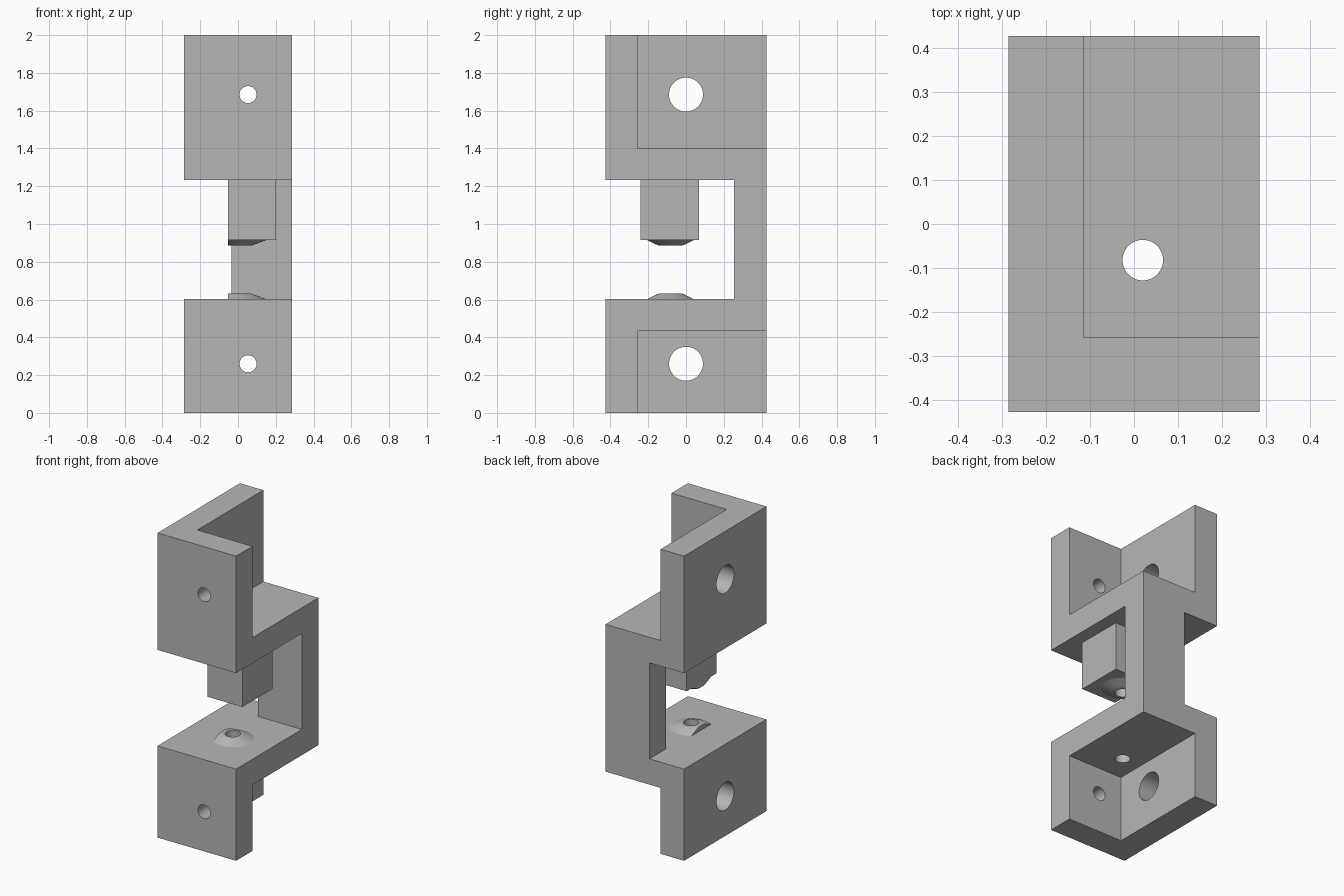
import bpy, bmesh, math
from mathutils import Matrix, Vector

if "Cube" in bpy.data.objects:
    bpy.data.objects.remove(bpy.data.objects["Cube"])

grey = bpy.data.materials.new("plain_grey")
grey.diffuse_color = (0.47, 0.47, 0.47, 1)
grey.use_nodes = True
grey.node_tree.nodes["Principled BSDF"].inputs["Base Color"].default_value = grey.diffuse_color


def finish(name, bm):
    bmesh.ops.recalc_face_normals(bm, faces=bm.faces)
    me = bpy.data.meshes.new(name)
    bm.to_mesh(me)
    bm.free()
    ob = bpy.data.objects.new(name, me)
    bpy.context.collection.objects.link(ob)
    me.materials.append(grey)
    return ob


def loft(name, rings):
    """Closed solid through rings of equal point count."""
    bm = bmesh.new()
    vs = [[bm.verts.new(p) for p in r] for r in rings]
    n = len(vs[0])
    for a, b in zip(vs, vs[1:]):
        for i in range(n):
            j = (i + 1) % n
            bm.faces.new((a[i], a[j], b[j], b[i]))
    bm.faces.new(vs[0])
    bm.faces.new(vs[-1])
    return finish(name, bm)


def prism(name, outline, z0, z1):
    return loft(name, [[(x, y, z) for x, y in outline] for z in (z0, z1)])


def box(name, x0, x1, y0, y1, z0, z1):
    return prism(name, [(x0, y0), (x1, y0), (x1, y1), (x0, y1)], z0, z1)


def drill(name, centre, axis, radius, depth):
    bm = bmesh.new()
    rot = Vector((0, 0, 1)).rotation_difference(Vector(axis)).to_matrix().to_4x4()
    bmesh.ops.create_cone(bm, cap_ends=True, segments=48, radius1=radius, radius2=radius,
                          depth=depth, matrix=Matrix.Translation(centre) @ rot)
    return finish(name, bm)


def cut(target, cutters):
    for c in cutters:
        m = target.modifiers.new("cut", 'BOOLEAN')
        m.operation = 'DIFFERENCE'
        m.solver = 'EXACT'
        m.object = c
        bpy.context.view_layer.objects.active = target
        bpy.ops.object.modifier_apply(modifier=m.name)
        bpy.data.objects.remove(c)


def smooth(ob):
    bpy.ops.object.select_all(action='DESELECT')
    ob.select_set(True)
    bpy.context.view_layer.objects.active = ob
    bpy.ops.object.shade_smooth_by_angle(angle=math.radians(30))


HX, HY = 0.285, 0.427          # half width and half depth
BX, BY = 0.02, -0.082          # axis of the vertical bore
BORE = 0.046
LEFT = -0.054                  # flat side shared by peg and bumps


def bore():
    return drill("bore_cutter", (BX, BY, 1), (0, 0, 1), BORE, 3)


# Bracket body: two corner pockets and an L-shaped gap that leaves the spine
body = box("bracket_body", -HX, HX, -HY, HY, 0, 2)
gap = [(-1, -1), (1, -1), (1, 0.255), (-0.034, 0.255), (-0.034, 1), (-1, 1)]
cutters = [box("top_pocket", -0.115, 1, -0.257, 1, 1.40, 3),
           box("bottom_pocket", -0.115, 1, -0.257, 1, -1, 0.433),
           prism("gap_cutter", gap, 0.602, 1.232), bore()]
for z in (0.26, 1.685):
    cutters.append(drill("front_hole", (0.053, -HY, z), (0, 1, 0), 0.045, 0.6))
    cutters.append(drill("side_hole", (-HX, 0, z), (1, 0, 0), 0.09, 0.6))
cut(body, cutters)
smooth(body)

# Square peg hanging under the upper block
peg = box("peg", LEFT, 0.20, -0.24, 0.07, 0.915, 1.232)
cut(peg, [bore()])
smooth(peg)


# Low bumps facing each other, trimmed flat on the left
def bump(name, z, direction):
    rings = []
    for t in (0, 0.25, 0.5, 0.75, 1):
        cx = BX - 0.015 * t
        rx, ry = 0.13 - 0.065 * t, 0.125 - 0.063 * t
        rings.append([(cx + rx * math.cos(a), BY + ry * math.sin(a), z + direction * 0.03 * t)
                      for a in (math.tau * i / 48 for i in range(48))])
    ob = loft(name, rings)
    cut(ob, [box("trim", -1, LEFT, -1, 1, -1, 3), bore()])
    smooth(ob)


bump("upper_bump", 0.915, -1)
bump("lower_bump", 0.602, 1)
